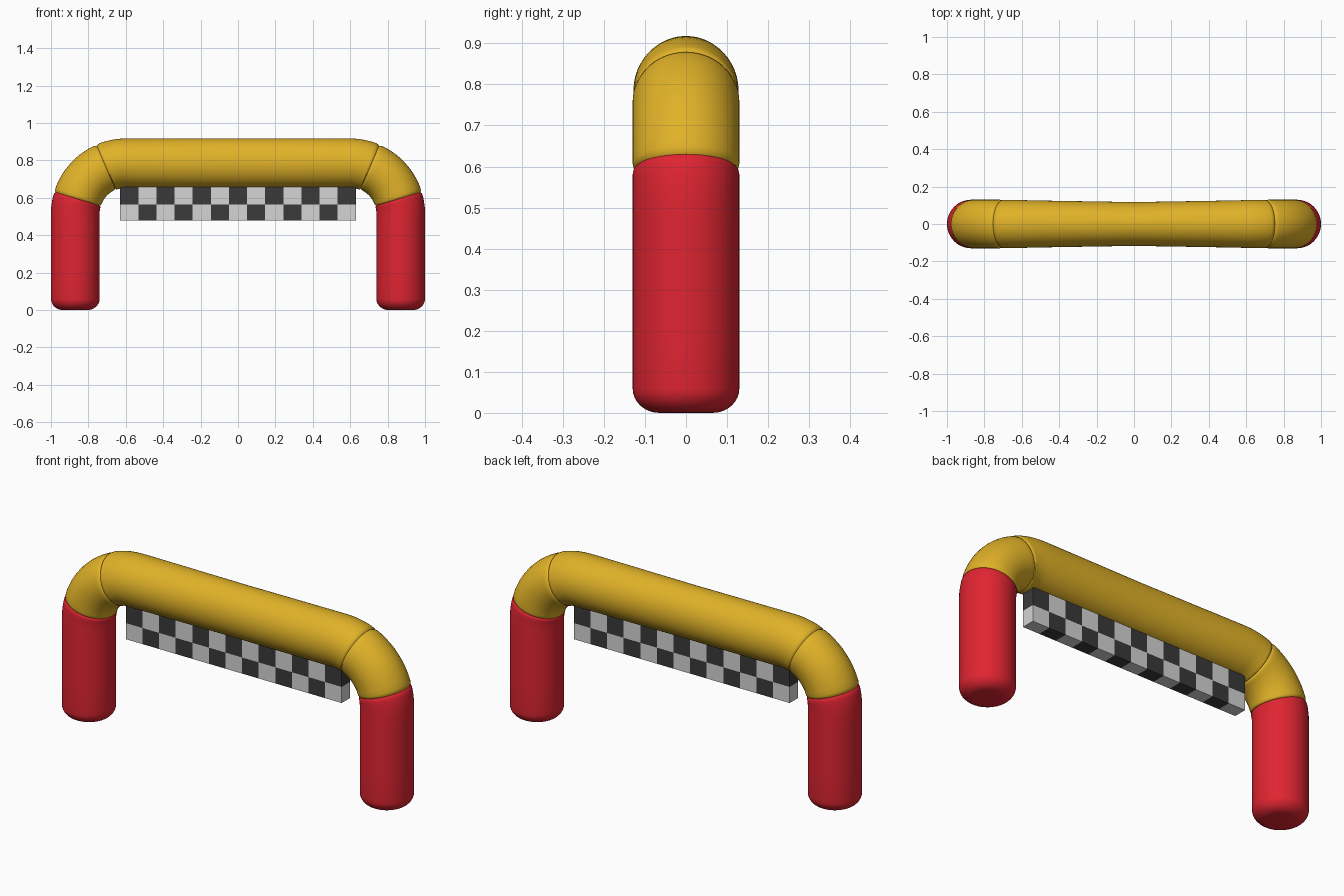
import bpy, bmesh, math

if "Cube" in bpy.data.objects:
    bpy.data.objects.remove(bpy.data.objects["Cube"])

N = 48                    # sides of the tubes
BX, BZ, R = 0.60, 0.515, 0.27   # bend centre and bend radius
RAD = 0.13                # tube radius
T1, T2 = 17, 67           # seam angles in the bend


def material(name, rgb):
    m = bpy.data.materials.new(name)
    m.diffuse_color = (*rgb, 1)
    m.use_nodes = True
    m.node_tree.nodes["Principled BSDF"].inputs["Base Color"].default_value = m.diffuse_color
    return m


yellow = material("yellow", (0.75, 0.445, 0.021))
red = material("red", (0.74, 0.018, 0.031))
white = material("light grey", (0.66, 0.66, 0.66))
black = material("dark grey", (0.042, 0.042, 0.042))


def finish(bm, name, mats, smooth=True):
    bmesh.ops.recalc_face_normals(bm, faces=bm.faces)
    me = bpy.data.meshes.new(name)
    bm.to_mesh(me)
    bm.free()
    ob = bpy.data.objects.new(name, me)
    bpy.context.collection.objects.link(ob)
    for m in mats:
        me.materials.append(m)
    if smooth:
        bpy.ops.object.select_all(action='DESELECT')
        ob.select_set(True)
        bpy.context.view_layer.objects.active = ob
        bpy.ops.object.shade_smooth_by_angle(angle=math.radians(50))
    return ob


def ring(deg, off=0.0, ry=RAD, rn=RAD):
    """Cross-section on the path: bend angle, plus straight offset along the tangent."""
    t = math.radians(deg)
    c, s = math.cos(t), math.sin(t)
    return (BX + R * c - off * s, BZ + R * s + off * c, c, s, ry, rn)


def flip(rings):
    return [(-x, z, -nx, nz, ry, rn) for x, z, nx, nz, ry, rn in rings]


def tube(name, rings, mat, cap_start=False):
    bm = bmesh.new()
    loops = []
    for x, z, nx, nz, ry, rn in rings:
        loop = []
        for i in range(N):
            a = 2 * math.pi * i / N
            d = rn * math.cos(a)
            loop.append(bm.verts.new((x + nx * d, ry * math.sin(a), z + nz * d)))
        loops.append(loop)
    for a, b in zip(loops, loops[1:]):
        for i in range(N):
            j = (i + 1) % N
            bm.faces.new((a[i], a[j], b[j], b[i]))
    if cap_start:
        bm.faces.new(loops[0])
    return finish(bm, name, [mat])


G = RAD - 0.007           # radius at the bottom of a seam groove

# Leg: rounded foot, straight column, start of the bend
leg = []
for k in range(9):
    a = math.radians(90 * k / 8)
    r = RAD - 0.065 * (1 - math.sin(a))
    leg.append(ring(0, -BZ + 0.06 * (1 - math.cos(a)), r, r))
leg += [ring(0, z - BZ) for z in (0.2, 0.35, 0.45)]
leg += [ring(t) for t in (0, 5, 10, T1 - 3)]
leg += [ring(T1 - 1, 0, RAD - 0.002, RAD - 0.002), ring(T1, 0, G, G)]

# Elbow: slightly puffed between its two seams
elbow = [ring(T1, 0, G, G), ring(T1 + 1, 0, RAD - 0.002, RAD - 0.002)]
elbow += [ring(t) for t in range(T1 + 3, T2 - 2, 4)]
elbow += [ring(T2 - 1, 0, RAD - 0.002, RAD - 0.002), ring(T2, 0, G, G)]

# Beam: half from one seam to the middle, slimmer in depth at the middle
half = [ring(T2, 0, G, G), ring(T2 + 1, 0, RAD - 0.002, RAD)]
half += [ring(t, 0, 0.128, 0.132) for t in range(T2 + 3, 91, 4)]
half += [ring(90, d, 0.127 - 0.010 * d / 0.6, 0.133) for d in (0.05, 0.2, 0.4, 0.6)]

for side, f in (("right", lambda r: r), ("left", flip)):
    tube(side + "_leg", f(leg), red, cap_start=True)
    tube(side + "_elbow", f(elbow), yellow)
tube("top_beam", half + flip(half)[-2::-1], yellow)

# Checkered banner: two rows of blocks under the beam
COLS, W, D = 13, 1.26, 0.07
xs = [-W / 2 + W * i / COLS for i in range(COLS + 1)]
zs = [0.478, 0.563, 0.668]
bm = bmesh.new()
for row in range(2):
    for col in range(COLS):
        x0, x1, z0, z1 = xs[col], xs[col + 1], zs[row], zs[row + 1]
        box = bmesh.ops.create_cube(bm, size=1)["verts"]
        for v in box:
            v.co = ((x0 + x1) / 2 + v.co.x * (x1 - x0), v.co.y * D,
                    (z0 + z1) / 2 + v.co.z * (z1 - z0))
        for face in {fc for v in box for fc in v.link_faces}:
            face.material_index = (row + col) % 2
# remove the hidden walls between neighbouring blocks
bm.faces.ensure_lookup_table()
inner = []
for fc in bm.faces:
    c = fc.calc_center_median()
    if abs(c.y) < 0.01:
        end = abs(abs(c.x) - W / 2) < 1e-4
        outer = min(abs(c.z - zs[0]), abs(c.z - zs[2])) < 1e-4
        if not (end or outer):
            inner.append(fc)
bmesh.ops.delete(bm, geom=inner, context='FACES')
bmesh.ops.remove_doubles(bm, verts=bm.verts, dist=1e-4)
finish(bm, "checkered_banner", [white, black], smooth=False)
